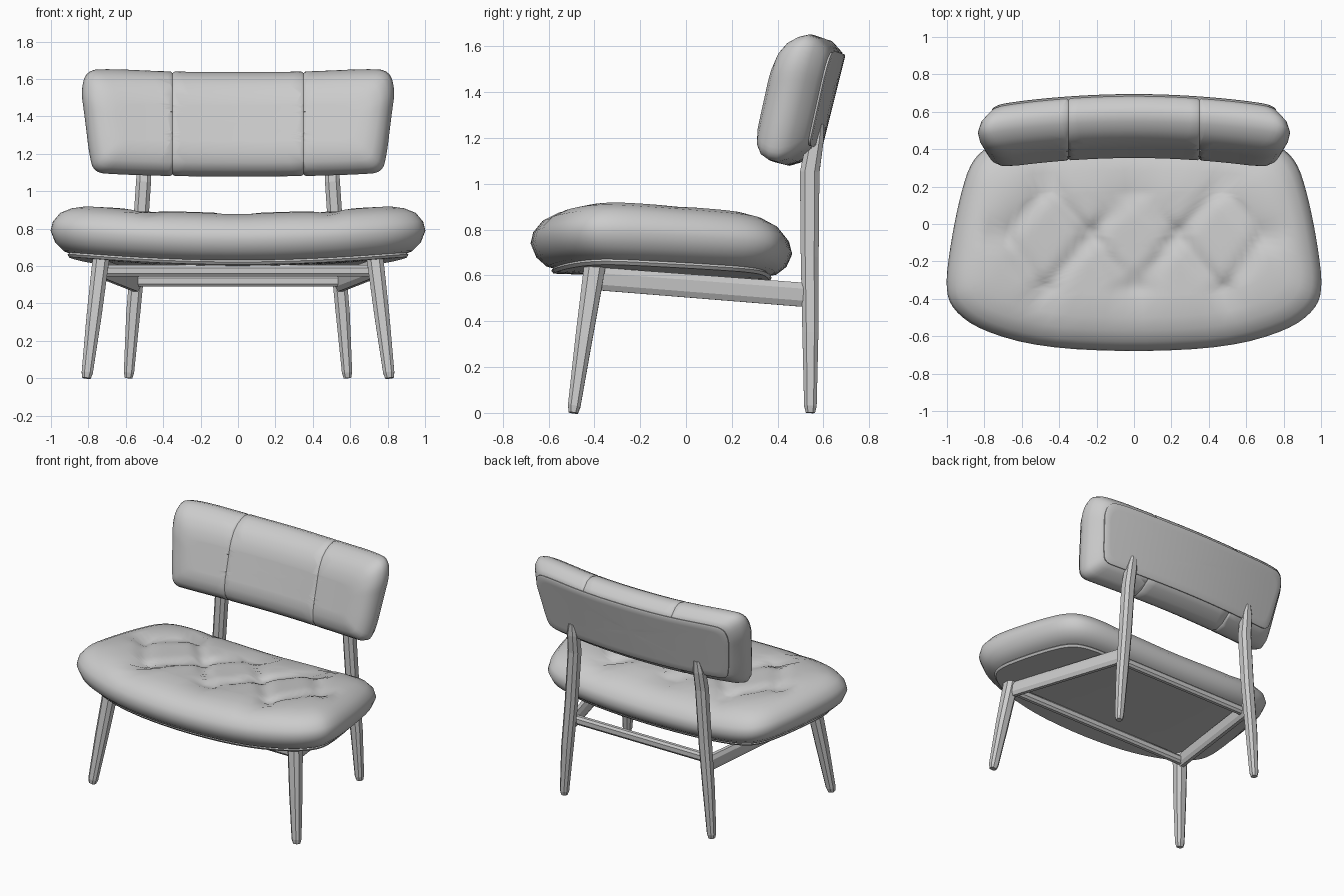
import bpy, bmesh, math
from mathutils import Vector

if "Cube" in bpy.data.objects:
    bpy.data.objects.remove(bpy.data.objects["Cube"])


def finish(name, bm, smooth_angle=None):
    bmesh.ops.recalc_face_normals(bm, faces=bm.faces)
    me = bpy.data.meshes.new(name)
    bm.to_mesh(me)
    bm.free()
    if smooth_angle:
        me.shade_smooth()
        me.set_sharp_from_angle(angle=math.radians(smooth_angle))
    ob = bpy.data.objects.new(name, me)
    bpy.context.collection.objects.link(ob)
    return ob


def outline(half, passes=2):
    """Mirror half an outline in x and round it by corner cutting."""
    pts = [Vector(p) for p in half]
    pts += [Vector((-p.x, p.y)) for p in reversed(pts) if p.x > 0]
    for _ in range(passes):
        cut = []
        for i, p in enumerate(pts):
            q = pts[(i + 1) % len(pts)]
            cut += [p.lerp(q, 0.25), p.lerp(q, 0.75)]
        pts = cut
    return pts


def cushion(name, pts, profile, place, inner, angle, seams=()):
    """Stack inset copies of an outline; profile = (inset, height 0..1)."""
    us, vs = [p.x for p in pts], [p.y for p in pts]
    hu, hv = (max(us) - min(us)) / 2, (max(vs) - min(vs)) / 2
    cv = (max(vs) + min(vs)) / 2
    steps = [(profile[0][0], profile[0][1], i / 6) for i in range(1, 6)]
    steps += [(d, h, 1) for d, h in profile]
    steps += [(profile[-1][0], profile[-1][1], 1 - i / inner) for i in range(1, inner)]
    bm = bmesh.new()
    rings = []
    for d, h, s in steps:
        rings.append([bm.verts.new(place(p.x * (1 - d / hu) * s,
                                         cv + (p.y - cv) * (1 - d / hv) * s, h)) for p in pts])
    n = len(pts)
    for a, b in zip(rings, rings[1:]):
        for i in range(n):
            j = (i + 1) % n
            bm.faces.new((a[i], a[j], b[j], b[i]))
    for ring, h in ((rings[0], profile[0][1]), (rings[-1], profile[-1][1])):
        c = bm.verts.new(place(0, cv, h))
        for i in range(n):
            bm.faces.new((ring[i], ring[(i + 1) % n], c))
    bmesh.ops.recalc_face_normals(bm, faces=bm.faces)
    # stitched seams: three close cuts, the middle one pulled in
    for x in seams:
        for off in (-0.012, 0, 0.012):
            bmesh.ops.bisect_plane(bm, geom=bm.verts[:] + bm.edges[:] + bm.faces[:],
                                   plane_co=(x + off, 0, 0), plane_no=(1, 0, 0))
        bm.normal_update()
        for v in [v for v in bm.verts if abs(v.co.x - x) < 0.001]:
            v.co -= v.normal * 0.008
    return finish(name, bm, angle)


def bar(name, stations, ref):
    """Chamfered bar through stations of (centre, width, depth)."""
    bm = bmesh.new()
    axis = (Vector(stations[-1][0]) - Vector(stations[0][0])).normalized()
    side = axis.cross(Vector(ref)).normalized()
    up = side.cross(axis)
    rings = []
    for c, w, d in stations:
        ring = []
        for a, b in ((1, .5), (.5, 1), (-.5, 1), (-1, .5), (-1, -.5), (-.5, -1), (.5, -1), (1, -.5)):
            ring.append(bm.verts.new(Vector(c) + side * a * w / 2 + up * b * d / 2))
        rings.append(ring)
    for p, q in zip(rings, rings[1:]):
        for i in range(8):
            j = (i + 1) % 8
            bm.faces.new((p[i], p[j], q[j], q[i]))
    bm.faces.new(rings[0])
    bm.faces.new(rings[-1])
    return finish(name, bm)


# Tufting pattern: buttons, diamond creases and pleats running to the edges
buttons = [Vector(p) for p in ((-.46, .2), (0, .2), (.46, .2), (-.7, -.06), (-.23, -.06),
                               (.23, -.06), (.7, -.06), (-.48, -.36), (0, -.36), (.48, -.36))]
creases = [(a, b) for i, a in enumerate(buttons) for b in buttons[i + 1:] if (a - b).length < 0.42]
creases += [(b, Vector((b.x, 0.6 if b.y > 0 else -0.8))) for b in buttons if abs(b.y) > 0.1]


def tuft(x, y):
    p = Vector((x, y))
    pit = max(math.exp(-((p - b).length / 0.06) ** 2) for b in buttons)
    gap = 9
    for a, b in creases:
        ab = b - a
        t = min(1, max(0, (p - a).dot(ab) / ab.length_squared))
        gap = min(gap, (p - a - ab * t).length)
    return 0.025 * pit + 0.02 * math.exp(-(gap / 0.045) ** 2)


def seat_place(x, y, h):
    low = 0.615 - 0.035 * (y + 0.4) + 0.06 * x * x
    high = 0.885 - 0.05 * (y + 0.4) + 0.07 * x * x
    z = low + (high - low) * h
    if h > 0.5:
        z -= tuft(x, y) * h ** 4
    return Vector((x, y, z))


# Seat cushion and the board beneath it
seat_shape = outline([(0, -.685), (.5, -.66), (.82, -.57), (.97, -.46), (1.01, -.34), (.98, -.1),
                      (.93, .15), (.87, .34), (.76, .43), (.5, .46), (0, .465)])
cushion("seat_cushion", seat_shape,
        [(.25, 0), (.14, 0), (.07, .06), (.025, .2), (0, .42), (.012, .6),
         (.05, .78), (.11, .9), (.18, .97), (.28, 1)], seat_place, 20, 50)
cushion("seat_board", seat_shape, [(.13, -.05), (.1, -.05), (.09, 0), (.1, .04), (.2, .04)],
        seat_place, 6, 30)


def back_place(x, z, h):
    return Vector((x, 0.512 - 0.11 * x * x + 0.25 * (z - 1.365) + (0.5 - h) * 0.25, z))


# Curved backrest cushion with two seams, and its rear panel
back_shape = outline([(0, 1.078), (.35, 1.08), (.66, 1.09), (.77, 1.1), (.795, 1.19), (.82, 1.4),
                      (.84, 1.54), (.81, 1.645), (.7, 1.655), (.35, 1.638), (0, 1.637)])
cushion("backrest_cushion", back_shape,
        [(.1, 0), (.07, .02), (.05, .1), (.015, .26), (0, .45), (.01, .62),
         (.035, .79), (.075, .91), (.13, .98), (.18, 1)], back_place, 12, 50, (-.35, .35))
cushion("backrest_panel", back_shape, [(.12, -.04), (.085, -.04), (.075, -.02), (.08, .06)],
        back_place, 6, 30)

# Legs and side rails, one set for each side
for s, label in ((-1, "left"), (1, "right")):
    bar("front_leg_" + label, [((s * .81, -.492, 0), .045, .04), ((s * .806, -.488, .03), .06, .055),
                               ((s * .77, -.445, .33), .08, .075), ((s * .73, -.395, .66), .09, .095)],
        (0, 1, 0))
    bar("back_leg_" + label, [((s * .585, .543, 0), .04, .04), ((s * .583, .543, .03), .055, .055),
                              ((s * .56, .543, .35), .075, .07), ((s * .53, .54, .68), .08, .078),
                              ((s * .505, .54, 1.05), .08, .085), ((s * .5, .562, 1.18), .075, .075),
                              ((s * .495, .58, 1.26), .045, .04)], (0, 1, 0))
    bar("side_rail_" + label, [((s * .73, -.38, .585), .05, .1), ((s * .545, .52, .515), .05, .105)],
        (0, 0, 1))

# Cross rails between the legs
bar("front_cross_rail", [((-.72, -.37, .575), .045, .06), ((.72, -.37, .575), .045, .06)], (0, 0, 1))
bar("back_cross_rail", [((-.55, .47, .52), .045, .06), ((.55, .47, .52), .045, .06)], (0, 0, 1))
